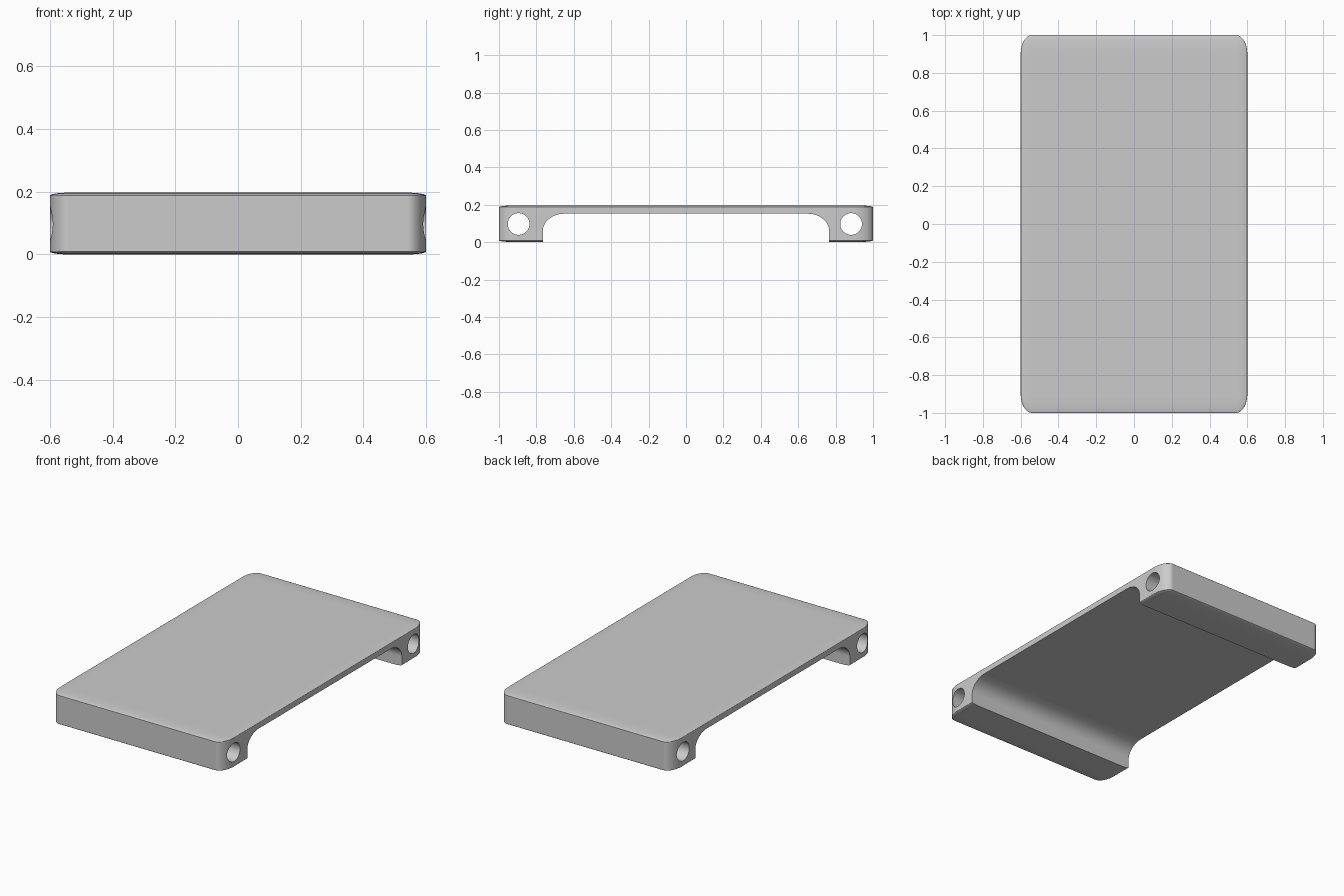
import bpy
import math

cube = bpy.data.objects.get("Cube")
if cube:
    bpy.data.objects.remove(cube, do_unlink=True)

HEIGHT = 0.197


def activate(obj):
    bpy.ops.object.select_all(action='DESELECT')
    obj.select_set(True)
    bpy.context.view_layer.objects.active = obj


def rounded_block(name, half_size, location, radius, segments):
    """Unit block with rounded edges that stretch along with its scale."""
    bpy.ops.mesh.primitive_cube_add(size=2, location=location)
    obj = bpy.context.object
    obj.name = name
    bevel = obj.modifiers.new("round", 'BEVEL')
    bevel.width = radius
    bevel.segments = segments
    bpy.ops.object.modifier_apply(modifier=bevel.name)
    obj.scale = half_size
    bpy.ops.object.transform_apply(location=True, rotation=False, scale=True)
    return obj


def cut(target, cutter):
    activate(target)
    mod = target.modifiers.new("cut", 'BOOLEAN')
    mod.operation = 'DIFFERENCE'
    mod.solver = 'EXACT'
    mod.object = cutter
    bpy.ops.object.modifier_apply(modifier=mod.name)
    bpy.data.objects.remove(cutter, do_unlink=True)


# Rounded slab
slab = rounded_block("bridge_plate", (0.6, 1, HEIGHT / 2), (0, 0, HEIGHT / 2), 0.1, 10)

# Wide arch hollowed out of the underside, leaving a foot at each end
arch = rounded_block("arch_cutter", (1, 0.765, 0.6), (0, 0, 0.152 - 0.6), 0.15, 16)
cut(slab, arch)

# Round bore running through each foot from side to side
for y in (-0.895, 0.883):
    bpy.ops.mesh.primitive_cylinder_add(vertices=48, radius=0.058, depth=2,
                                        location=(0, y, 0.097),
                                        rotation=(0, math.pi / 2, 0))
    cut(slab, bpy.context.object)

# Plain grey finish
grey = bpy.data.materials.new("grey")
grey.use_nodes = True
colour = (0.6, 0.6, 0.6, 1)
grey.diffuse_color = colour
grey.node_tree.nodes["Principled BSDF"].inputs["Base Color"].default_value = colour
slab.data.materials.clear()
slab.data.materials.append(grey)
for face in slab.data.polygons:
    face.material_index = 0

activate(slab)
bpy.ops.object.shade_smooth_by_angle(angle=math.radians(30))
weighted = slab.modifiers.new("even_shading", 'WEIGHTED_NORMAL')
weighted.keep_sharp = True
